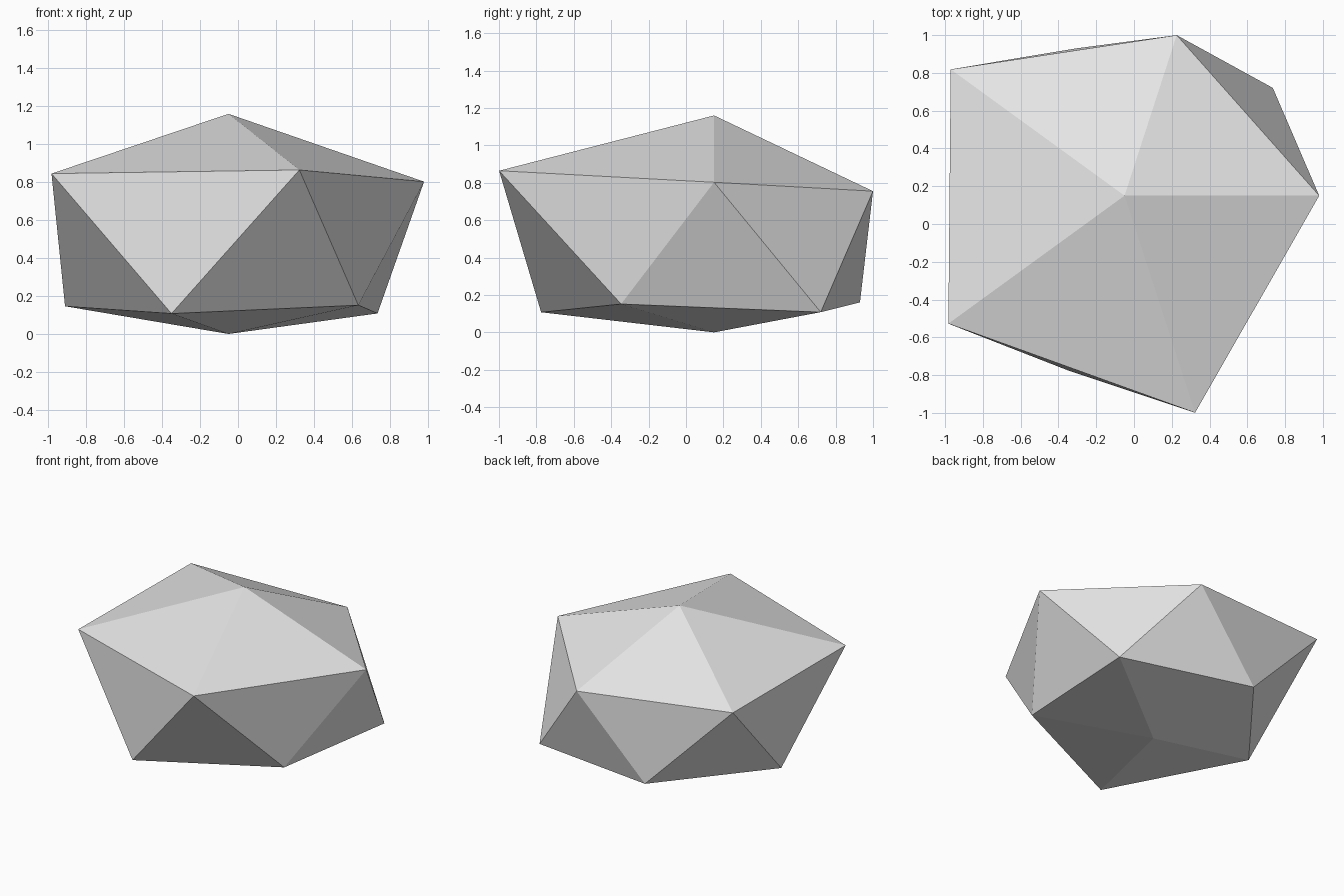
import bpy
import bmesh
from mathutils import Vector

cube = bpy.data.objects.get("Cube")
if cube:
    bpy.data.objects.remove(cube, do_unlink=True)

CENTRE = Vector((-0.05, 0.15, 0.445))
FLATTEN = 0.694

# Radial stretch of each corner, keyed by its direction on a regular icosahedron
STRETCH = [
    ((0, 0, 1), 1.03),
    ((0, 0, -1), 0.641),
    # upper ring
    ((0.894, 0, 0.447), 1.152),
    ((0.276, 0.851, 0.447), 0.999),
    ((-0.724, 0.526, 0.447), 1.272),
    ((-0.724, -0.526, 0.447), 1.289),
    ((0.276, -0.851, 0.447), 1.351),
    # lower ring
    ((0.724, 0.526, -0.447), 1.085),
    ((-0.276, 0.851, -0.447), 0.917),
    ((-0.894, 0, -0.447), 0.963),
    ((-0.276, -0.851, -0.447), 1.087),
    ((0.724, -0.526, -0.447), 0.945),
]

# Rock: icosahedron with uneven corners, squashed in height
bm = bmesh.new()
bmesh.ops.create_icosphere(bm, subdivisions=1, radius=1)
for v in bm.verts:
    direction = v.co.normalized()
    scale = max(STRETCH, key=lambda s: direction.dot(Vector(s[0])))[1]
    v.co = direction * scale
    v.co.z *= FLATTEN
    v.co += CENTRE
bmesh.ops.recalc_face_normals(bm, faces=bm.faces)

mesh = bpy.data.meshes.new("rock")
bm.to_mesh(mesh)
bm.free()
rock = bpy.data.objects.new("rock", mesh)
bpy.context.collection.objects.link(rock)

# Plain grey stone
stone = bpy.data.materials.new("stone_grey")
stone.use_nodes = True
colour = (0.8, 0.8, 0.8, 1)
stone.diffuse_color = colour
for node in stone.node_tree.nodes:
    if node.type == "BSDF_PRINCIPLED":
        node.inputs["Base Color"].default_value = colour
mesh.materials.append(stone)
